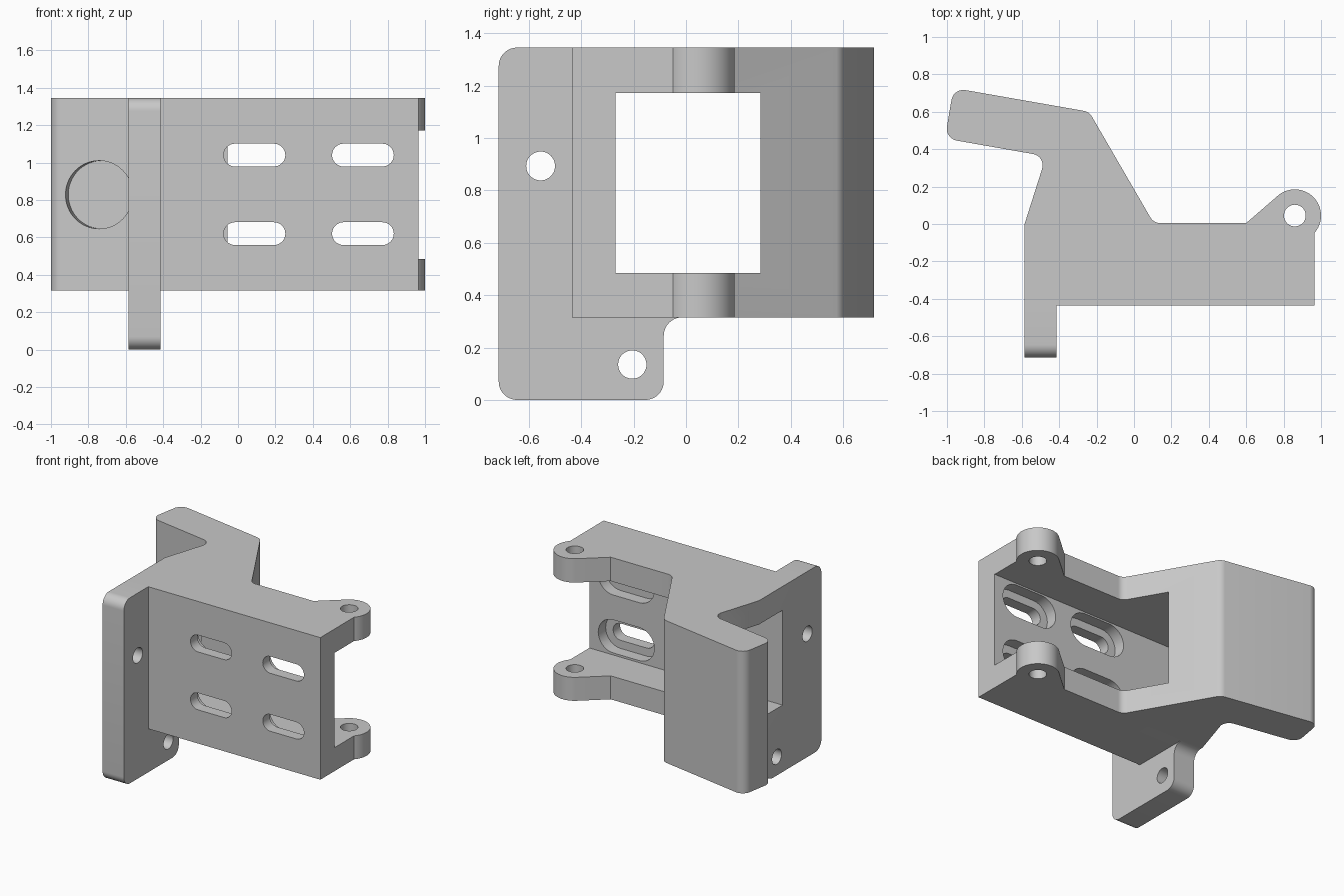
import bpy
import bmesh
from math import sin, cos, tan, pi, radians
from mathutils import Vector

if "Cube" in bpy.data.objects:
    bpy.data.objects.remove(bpy.data.objects["Cube"])

grey = bpy.data.materials.new("plain grey")
grey.use_nodes = True
grey.diffuse_color = (0.58, 0.58, 0.58, 1)
grey.node_tree.nodes["Principled BSDF"].inputs["Base Color"].default_value = (0.58, 0.58, 0.58, 1)


def arc(cx, cy, r, start, end, n):
    """Points on an arc, angles in degrees."""
    angles = [radians(start + (end - start) * i / n) for i in range(n + 1)]
    return [(cx + r * cos(a), cy + r * sin(a)) for a in angles]


def circle(cx, cy, r, n=48):
    return arc(cx, cy, r, 0, 360, n)[:-1]


def slot(cx, cy, length, height):
    r, d = height / 2, (length - height) / 2
    return arc(cx + d, cy, r, -90, 90, 16) + arc(cx - d, cy, r, 90, 270, 16)


def rounded(corners, n=10):
    """Outline whose corners (a, b, t) are filleted, t being the tangent length."""
    out = []
    for i, (a, b, t) in enumerate(corners):
        p = Vector((a, b))
        if not t:
            out.append((a, b))
            continue
        u = (Vector(corners[i - 1][:2]) - p).normalized()
        v = (Vector(corners[(i + 1) % len(corners)][:2]) - p).normalized()
        half = u.angle(v) / 2
        centre = p + (u + v).normalized() * (t / cos(half))
        s, e = p + u * t - centre, p + v * t - centre
        sweep = pi - 2 * half
        for k in range(n + 1):
            f = k / n
            q = (s * sin((1 - f) * sweep) + e * sin(f * sweep)) / sin(sweep)
            out.append(tuple(centre + q))
    return out


def prism(name, outline, lo, hi, axis):
    """Extrude an outline along x, y or z."""
    place = {"x": lambda a, b, c: (c, a, b),
             "y": lambda a, b, c: (a, c, b),
             "z": lambda a, b, c: (a, b, c)}[axis]
    bm = bmesh.new()
    ends = [[bm.verts.new(place(a, b, c)) for a, b in outline] for c in (lo, hi)]
    for ring in ends:
        bm.faces.new(ring)
    n = len(outline)
    for i in range(n):
        j = (i + 1) % n
        bm.faces.new((ends[0][i], ends[0][j], ends[1][j], ends[1][i]))
    bmesh.ops.recalc_face_normals(bm, faces=bm.faces)
    mesh = bpy.data.meshes.new(name)
    bm.to_mesh(mesh)
    bm.free()
    mesh.materials.append(grey)
    obj = bpy.data.objects.new(name, mesh)
    bpy.context.collection.objects.link(obj)
    return obj


BASE, TOP = 0.315, 1.345

# Body outline with the angled wing and the hinge lugs
outline = rounded([
    (-0.585, -0.435, 0), (0.965, -0.435, 0)])
outline += arc(0.86, 0.045, 0.14, -42, 128, 32)
outline += rounded([
    (0.6, 0.005, 0), (0.105, 0.005, 0.035), (-0.24, 0.6, 0.03),
    (-0.965, 0.727, 0.065), (-1.011, 0.457, 0.065),
    (-0.47, 0.362, 0.07), (-0.585, 0, 0)])
bracket = prism("bracket_body", outline, BASE, TOP, "z")

# Side mounting plate
plate = prism("mounting_plate", rounded([
    (-0.715, 0, 0.07), (-0.085, 0, 0.07), (-0.085, BASE, 0.07),
    (0, BASE, 0), (0, TOP, 0), (-0.715, TOP, 0.07)]), -0.585, -0.415, "x")

# Cutters: central window, hinge hole, plate holes
cutters = [
    prism("window_cutter", [(-0.27, 0.485), (0.285, 0.485), (0.285, 1.172), (-0.27, 1.172)],
          -1.2, 1.2, "x"),
    prism("hinge_hole_cutter", circle(0.86, 0.045, 0.058), 0.2, 1.5, "z"),
    prism("upper_hole_cutter", circle(-0.555, 0.893, 0.055), -0.7, -0.3, "x"),
    prism("lower_hole_cutter", circle(-0.205, 0.135, 0.054), -0.7, -0.3, "x"),
]

# Cutters: slots, widened on the inner side of the front wall
for x in (0.088, 0.668):
    for z in (0.62, 1.04):
        cutters.append(prism("slot_cutter", slot(x, z, 0.33, 0.122), -0.6, -0.2, "y"))
        cutters.append(prism("slot_recess_cutter", slot(x, z, 0.45, 0.24), -0.355, -0.2, "y"))

# Cutter: round shallow pocket on the wing
pocket = prism("pocket_cutter", circle(0, 0, 0.182, 64), -0.04, 0.085, "y")
pocket.location = (-0.743, 0.41, 0.828)
pocket.rotation_euler.z = radians(-10)
cutters.append(pocket)

# Combine the parts, then bake and drop the helpers
for helper in [plate] + cutters:
    mod = bracket.modifiers.new(helper.name, "BOOLEAN")
    mod.operation = "UNION" if helper is plate else "DIFFERENCE"
    mod.solver = "EXACT"
    mod.object = helper
    helper.hide_render = True

bpy.context.view_layer.update()
baked = bpy.data.meshes.new_from_object(bracket.evaluated_get(bpy.context.evaluated_depsgraph_get()))
bracket.modifiers.clear()
bracket.data = baked
for helper in [plate] + cutters:
    bpy.data.objects.remove(helper)

bpy.ops.object.select_all(action="DESELECT")
bracket.select_set(True)
bpy.context.view_layer.objects.active = bracket
bpy.ops.object.shade_smooth_by_angle(angle=radians(25))
